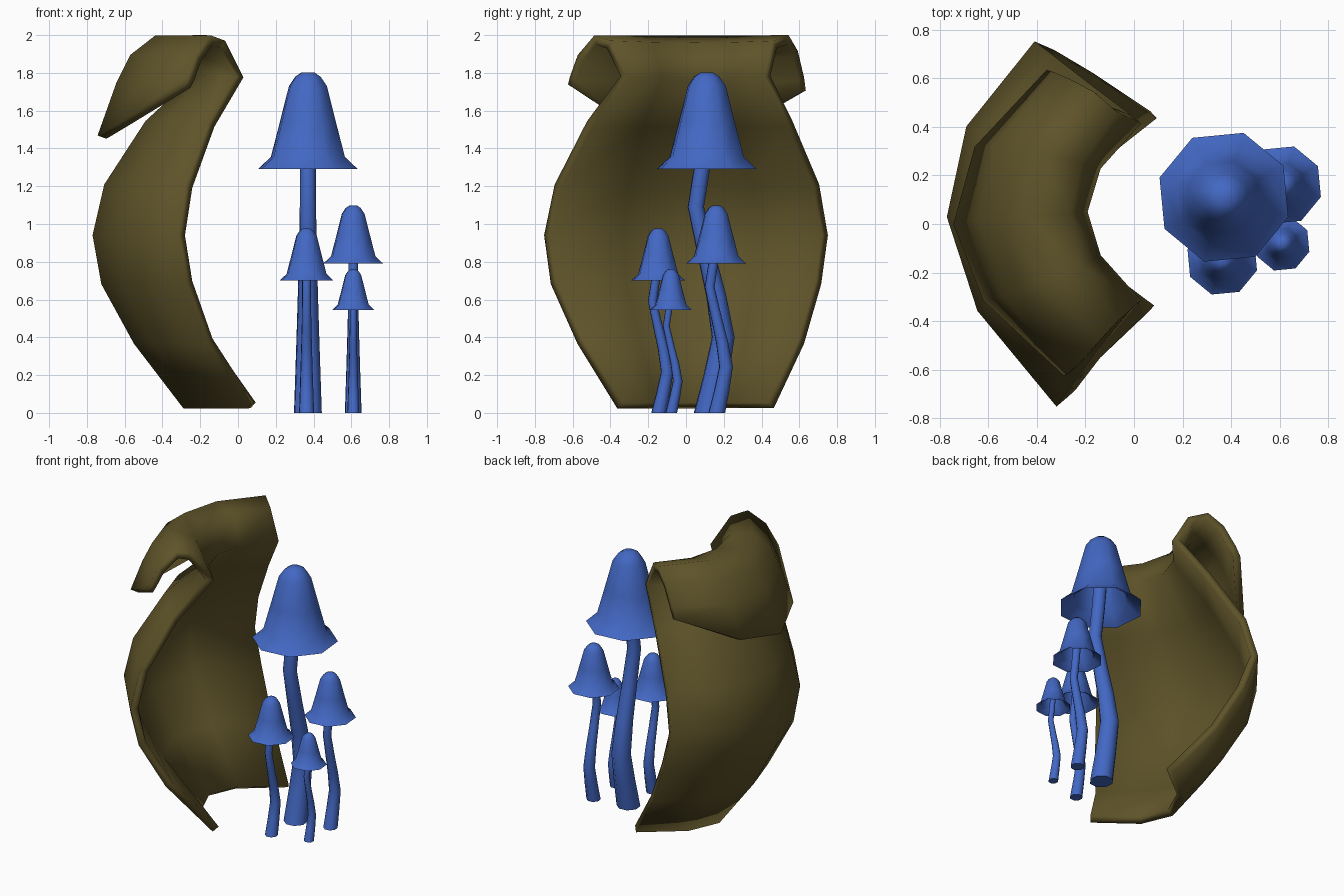
import bpy, bmesh, math
from mathutils import Vector

if "Cube" in bpy.data.objects:
    bpy.data.objects.remove(bpy.data.objects["Cube"])


def material(name, rgb):
    m = bpy.data.materials.new(name)
    m.diffuse_color = (*rgb, 1)
    m.use_nodes = True
    m.node_tree.nodes["Principled BSDF"].inputs["Base Color"].default_value = m.diffuse_color
    return m


BARK = material("olive_brown", (0.112, 0.086, 0.022))
BLUE = material("mushroom_blue", (0.056, 0.138, 0.55))


def make_object(name, bm, mat, angle):
    bmesh.ops.recalc_face_normals(bm, faces=bm.faces)
    mesh = bpy.data.meshes.new(name)
    bm.to_mesh(mesh)
    bm.free()
    mesh.materials.append(mat)
    for p in mesh.polygons:
        p.use_smooth = True
    mesh.set_sharp_from_angle(angle=math.radians(angle))
    ob = bpy.data.objects.new(name, mesh)
    bpy.context.collection.objects.link(ob)
    return ob


def bridge(bm, rings, closed):
    for a, b in zip(rings, rings[1:]):
        n = len(a)
        for i in range(n if closed else n - 1):
            j = (i + 1) % n
            bm.faces.new((a[i], a[j], b[j], b[i]))


# Curled leaf: each row is a parabola through front end, middle and back end
LEAF_ROWS = [
    ((0.07, -0.35, 0.04), (-0.27, 0.04, 0.04), (0.08, 0.45, 0.04)),
    ((-0.15, -0.56, 0.38), (-0.53, 0.03, 0.38), (-0.16, 0.61, 0.38)),
    ((-0.26, -0.70, 0.69), (-0.70, 0.03, 0.69), (-0.31, 0.70, 0.69)),
    ((-0.30, -0.735, 0.94), (-0.745, 0.03, 0.94), (-0.39, 0.735, 0.94)),
    ((-0.26, -0.68, 1.20), (-0.685, 0.03, 1.20), (-0.33, 0.69, 1.20)),
    ((-0.14, -0.51, 1.53), (-0.47, 0.03, 1.53), (-0.15, 0.55, 1.53)),
    ((0.01, -0.33, 1.78), (-0.215, 0.05, 1.77), (0.01, 0.43, 1.78)),
    ((-0.08, -0.41, 1.95), (-0.28, 0.04, 1.94), (-0.08, 0.47, 1.95)),
    ((-0.14, -0.48, 1.975), (-0.43, 0.03, 1.975), (-0.16, 0.54, 1.975)),
    ((-0.21, -0.56, 1.88), (-0.55, 0.02, 1.88), (-0.24, 0.58, 1.90)),
    ((-0.25, -0.60, 1.77), (-0.62, 0.02, 1.74), (-0.31, 0.61, 1.77)),
    ((-0.27, -0.61, 1.73), (-0.72, 0.00, 1.46), (-0.34, 0.62, 1.70)),
]
bm = bmesh.new()
rows = []
for front, mid, back in LEAF_ROWS:
    f, m, b = Vector(front), Vector(mid), Vector(back)
    rows.append([bm.verts.new(m + (b - f) * t / 2 + ((f + b) / 2 - m) * t * t)
                 for t in (-1, -0.5, 0, 0.5, 1)])
bridge(bm, rows, False)
leaf = make_object("curled_leaf", bm, BARK, 180)
solid = leaf.modifiers.new("thickness", "SOLIDIFY")
solid.thickness = 0.05
solid.offset = 0

# Cap profile (radius, height above the rim): outside up, inside back down
CAP_OUT = [(0.277, 0), (0.205, 0.065), (0.155, 0.25), (0.105, 0.44),
           (0.07, 0.49), (0.035, 0.513)]
CAP_IN = [(0.185, 0.06), (0.09, 0.38)]
# Stem path (y offset, height, radius)
STEM = [(0.005, 0, 0.077), (0.05, 0.2, 0.07), (0.087, 0.4, 0.063),
        (0.05, 0.62, 0.056), (0.0, 0.83, 0.05), (-0.058, 1.09, 0.045),
        (-0.025, 1.3, 0.045), (0.0, 1.5, 0.045)]
SIDES = 8


def ring(bm, x, y, z, r):
    return [bm.verts.new((x + r * math.cos(a), y + r * math.sin(a), z))
            for a in (math.radians(28 + 360 * i / SIDES) for i in range(SIDES))]


def mushroom(name, x, y, rim, s):
    bm = bmesh.new()
    profile = CAP_IN[::-1] + CAP_OUT
    rings = [ring(bm, x, y, rim + h * s, r * s) for r, h in profile]
    bridge(bm, rings, True)
    bm.faces.new(rings[0])
    bm.faces.new(rings[-1])
    make_object(name + "_cap", bm, BLUE, 55)

    bm = bmesh.new()
    k = rim / 1.29
    rings = [ring(bm, x, y + dy * s, h * k, r * s) for dy, h, r in STEM]
    bridge(bm, rings, True)
    bm.faces.new(rings[0])
    bm.faces.new(rings[-1])
    make_object(name + "_stem", bm, BLUE, 55)


mushroom("tall_mushroom", 0.37, 0.11, 1.29, 1.0)
mushroom("medium_mushroom", 0.61, 0.16, 0.79, 0.6)
mushroom("small_mushroom", 0.363, -0.147, 0.70, 0.54)
mushroom("tiny_mushroom", 0.61, -0.08, 0.545, 0.42)
